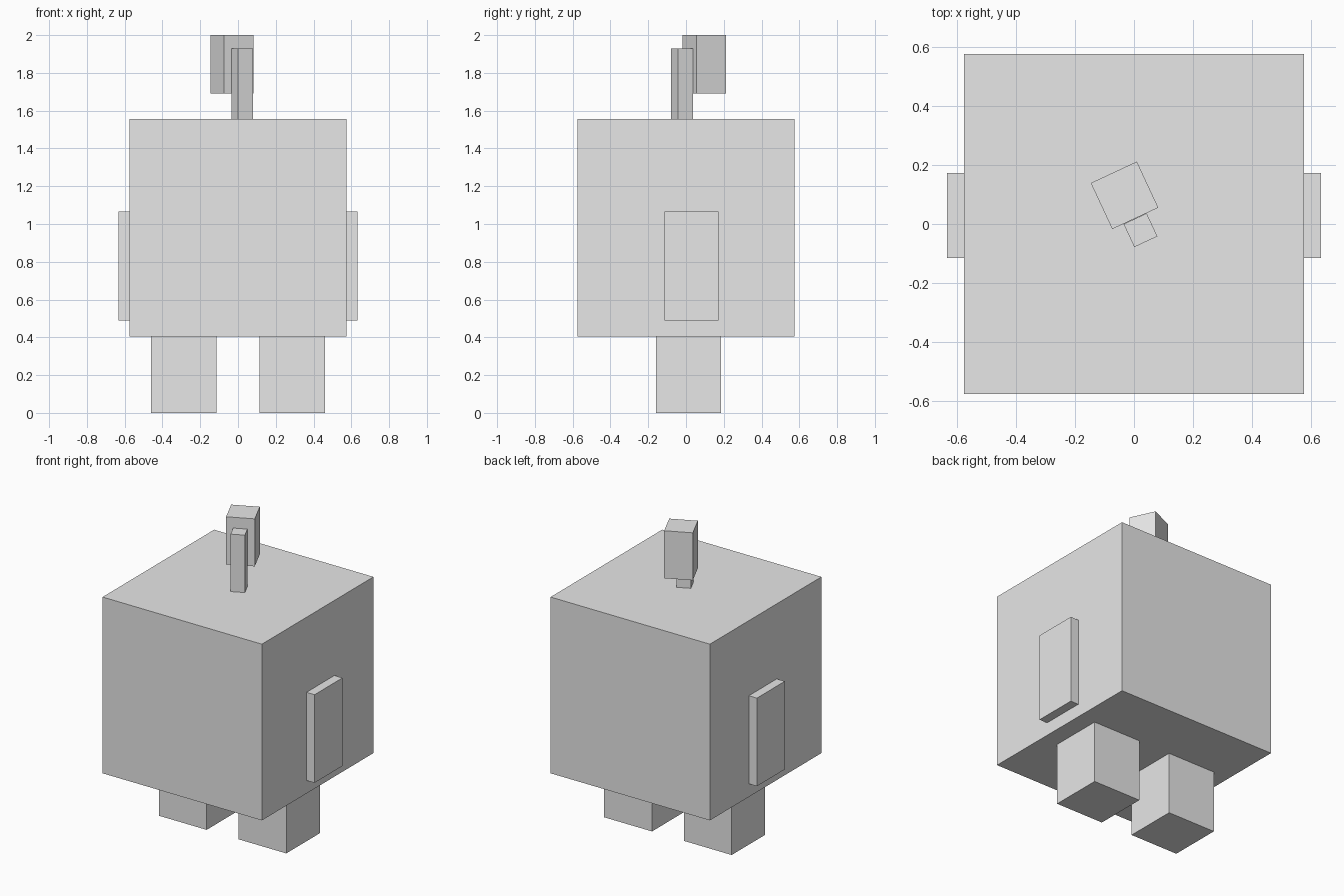
import bpy
import math

if "Cube" in bpy.data.objects:
    bpy.data.objects.remove(bpy.data.objects["Cube"])

grey = bpy.data.materials.new("light grey")
grey.diffuse_color = (0.8, 0.8, 0.8, 1.0)
grey.use_nodes = True
grey.node_tree.nodes["Principled BSDF"].inputs["Base Color"].default_value = grey.diffuse_color


def box(name, center, size, turn=0.0):
    """Add a box of the given size, turned about z by a number of degrees."""
    bpy.ops.mesh.primitive_cube_add(size=1, location=center,
                                    rotation=(0, 0, math.radians(turn)))
    obj = bpy.context.object
    obj.name = name
    obj.scale = size
    bpy.ops.object.transform_apply(location=False, rotation=False, scale=True)
    obj.data.materials.append(grey)
    return obj


# Cube body
box("body", (0, 0, 0.98), (1.15, 1.15, 1.15))

# Legs and flat side arms
for side, label in ((-1, "left"), (1, "right")):
    box(label + "_leg", (side * 0.2875, 0.0135, 0.2025), (0.345, 0.345, 0.405))
    box(label + "_arm", (side * 0.604, 0.029, 0.7775), (0.058, 0.2875, 0.575))

# Turned stem on top with a block fixed to its back
TURN = 25
box("stem", (0.022, -0.021, 1.7425), (0.086, 0.086, 0.375), TURN)
box("stem_block", (-0.032, 0.097, 1.845), (0.172, 0.172, 0.31), TURN)
